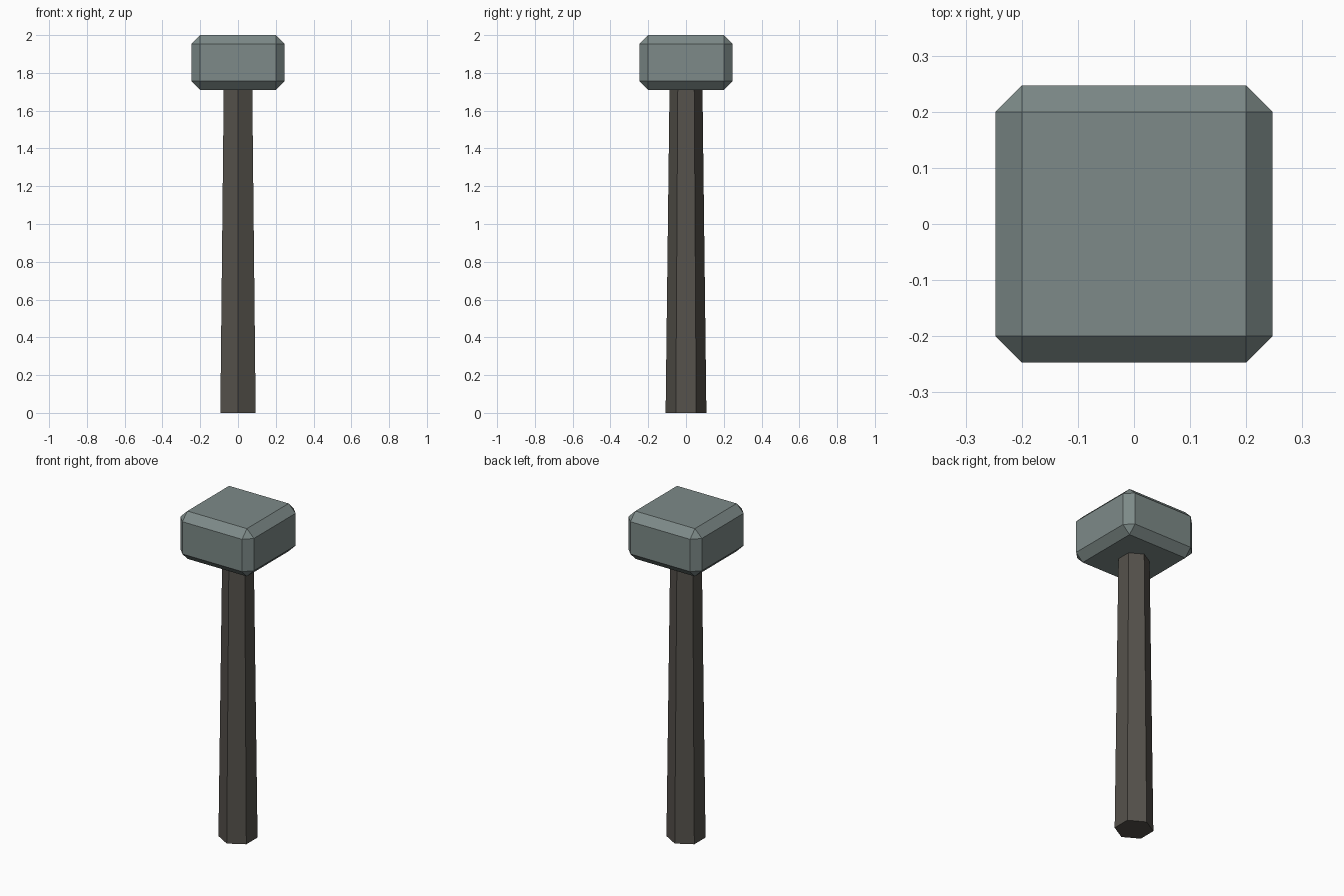
import bpy

if "Cube" in bpy.data.objects:
    bpy.data.objects.remove(bpy.data.objects["Cube"])


def material(name, color):
    m = bpy.data.materials.new(name)
    m.diffuse_color = (*color, 1.0)
    m.use_nodes = True
    m.node_tree.nodes["Principled BSDF"].inputs["Base Color"].default_value = m.diffuse_color
    return m


stone = material("grey_green_stone", (0.205, 0.254, 0.246))
wood = material("dark_wood", (0.091, 0.083, 0.071))

HEAD_BOTTOM, TOP = 1.71, 2.0
HEAD_WIDTH, CHAMFER = 0.494, 0.047

# Handle: tapered hexagonal shaft with corners facing front and back
bpy.ops.mesh.primitive_cone_add(vertices=6, radius1=0.108, radius2=0.087,
                                depth=HEAD_BOTTOM + 0.02,
                                location=(0, 0, (HEAD_BOTTOM + 0.02) / 2))
handle = bpy.context.object
handle.name = "handle"
handle.data.materials.append(wood)

# Head: square block with single flat chamfers on every edge
bpy.ops.mesh.primitive_cube_add(size=1, location=(0, 0, (HEAD_BOTTOM + TOP) / 2))
head = bpy.context.object
head.name = "hammer_head"
head.scale = (HEAD_WIDTH, HEAD_WIDTH, TOP - HEAD_BOTTOM)
bpy.ops.object.transform_apply(location=False, rotation=False, scale=True)
head.data.materials.append(stone)
bevel = head.modifiers.new("chamfer", 'BEVEL')
bevel.width = CHAMFER
bevel.segments = 1
bevel.limit_method = 'NONE'
